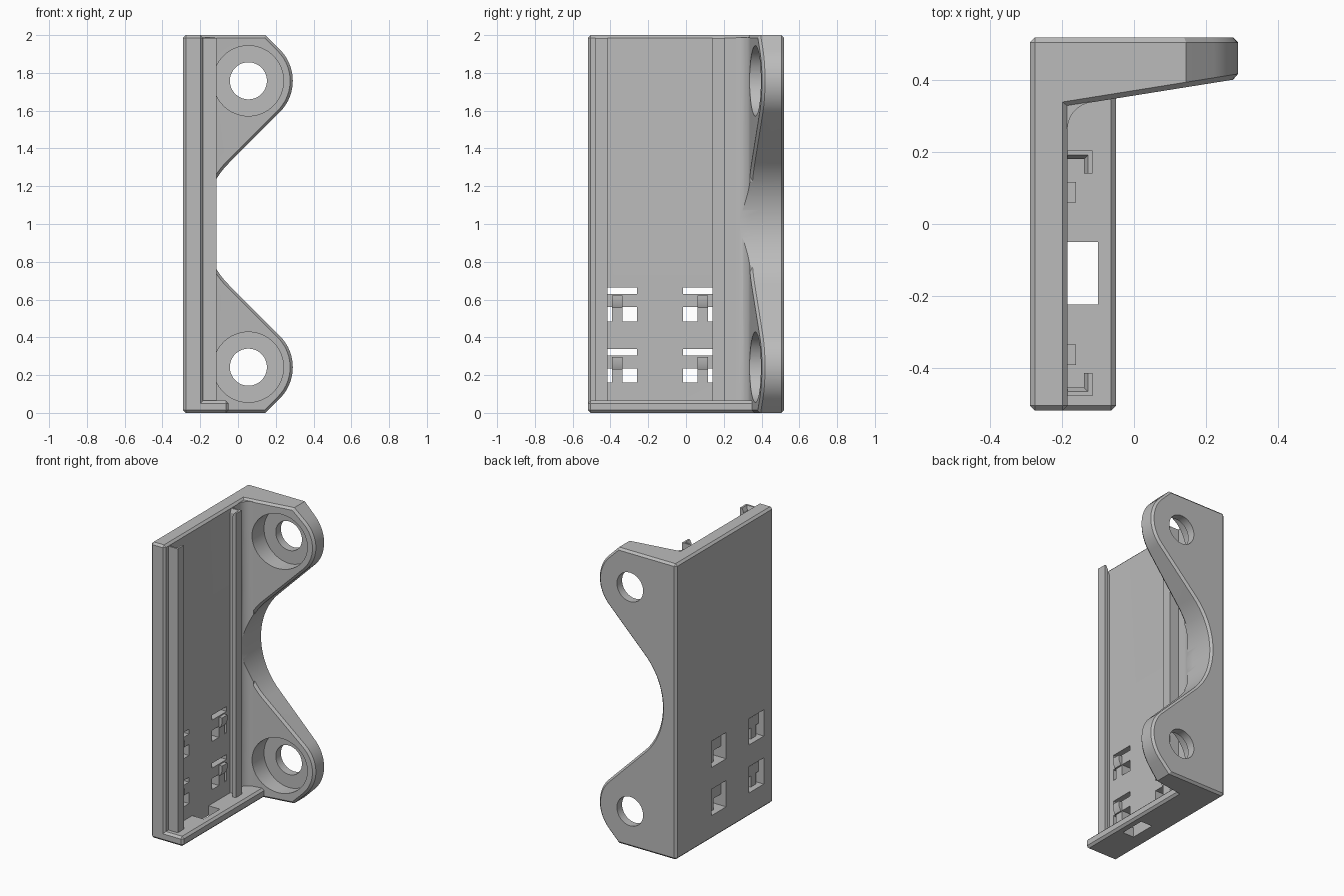
import bpy, bmesh, math
from mathutils import Vector

if "Cube" in bpy.data.objects:
    bpy.data.objects.remove(bpy.data.objects["Cube"], do_unlink=True)

grey = bpy.data.materials.new("plain_grey")
grey.use_nodes = True
tone = (0.5, 0.5, 0.5, 1)
grey.diffuse_color = tone
grey.node_tree.nodes["Principled BSDF"].inputs["Base Color"].default_value = tone

IN_X = -0.185          # inner face of the plate
CHAMFER = 0.014


def finish(name, bm):
    bmesh.ops.recalc_face_normals(bm, faces=bm.faces)
    mesh = bpy.data.meshes.new(name)
    bm.to_mesh(mesh)
    bm.free()
    mesh.materials.append(grey)
    ob = bpy.data.objects.new(name, mesh)
    bpy.context.collection.objects.link(ob)
    return ob


def loft(name, rings):
    """Closed solid through rings with equal point counts."""
    bm = bmesh.new()
    loops = [[bm.verts.new(p) for p in ring] for ring in rings]
    n = len(loops[0])
    for a, b in zip(loops, loops[1:]):
        for i in range(n):
            j = (i + 1) % n
            bm.faces.new((a[i], a[j], b[j], b[i]))
    bm.faces.new(loops[0])
    bm.faces.new(loops[-1])
    return finish(name, bm)


def box(name, x, y, z, bevel=0):
    bm = bmesh.new()
    bmesh.ops.create_cube(bm, size=1)
    for v in bm.verts:
        v.co = [r[0] + (c + 0.5) * (r[1] - r[0]) for c, r in zip(v.co, (x, y, z))]
    if bevel:
        bmesh.ops.bevel(bm, geom=bm.edges[:], offset=bevel, segments=1, affect='EDGES')
    return finish(name, bm)


def cylinder_y(name, x, z, radius, y0, y1):
    angles = [math.tau * i / 64 for i in range(64)]
    return loft(name, [[(x + radius * math.cos(a), y, z + radius * math.sin(a))
                        for a in angles] for y in (y0, y1)])


def combine(target, tool, operation):
    mod = target.modifiers.new("combine", 'BOOLEAN')
    mod.object, mod.operation, mod.solver = tool, operation, 'EXACT'
    bpy.context.view_layer.objects.active = target
    bpy.ops.object.modifier_apply(modifier=mod.name)
    bpy.data.objects.remove(tool, do_unlink=True)


def arc(cx, cz, r, start, end, steps):
    return [(cx + r * math.cos(math.radians(start + (end - start) * i / steps)),
             cz + r * math.sin(math.radians(start + (end - start) * i / steps)))
            for i in range(steps + 1)]


def inset(points, d):
    """Move a counter-clockwise outline inwards."""
    out = []
    for i, p in enumerate(points):
        p = Vector(p)
        a = (p - Vector(points[i - 1])).normalized()
        b = (Vector(points[(i + 1) % len(points)]) - p).normalized()
        na, nb = Vector((-a.y, a.x)), Vector((-b.y, b.x))
        out.append(tuple(p + (na + nb) * d / (1 + na.dot(nb))))
    return out


# Flange outline: two round ears joined by a hollow
EAR_X, EAR_Z, EAR_R = 0.055, 1.758, 0.235
VALLEY_R = 0.455
diag = EAR_X - EAR_Z + EAR_R * math.sqrt(2)
valley_x = diag + 1 + VALLEY_R * math.sqrt(2)
corner_x = EAR_X + EAR_Z + EAR_R * math.sqrt(2) - 2
ear_low = arc(EAR_X, 2 - EAR_Z, EAR_R, -45, 45, 20)
valley = arc(valley_x, 1, VALLEY_R, 225, 135, 28)
ear_high = arc(EAR_X, EAR_Z, EAR_R, -45, 45, 20)
outline = ([(-0.25, 0), (corner_x, 0)] + ear_low + valley + ear_high
           + [(corner_x, 2), (-0.25, 2)])
small = inset(outline, CHAMFER)


def front_y(x):
    return 0.35 + 0.16 * (x + 0.05)


flange = loft("flange", [
    [(x, front_y(x), z) for x, z in small],
    [(x, front_y(x) + CHAMFER, z) for x, z in outline],
    [(x, 0.52 - CHAMFER, z) for x, z in outline],
    [(x, 0.52, z) for x, z in small]])

# Inner corner fillet, trimmed to the flange outline
R = 0.075
turn = math.degrees(math.atan(0.16))
cx = IN_X + R
cy = front_y(cx) - R / math.cos(math.radians(turn))
curve = arc(cx, cy, R, 180, 90 + turn, 12)
section = [(-0.24, cy)] + curve + [(curve[-1][0], 0.4), (-0.24, 0.4)]
fillet = loft("fillet", [[(x, y, z) for x, y in section] for z in (0.012, 1.988)])
trim = loft("trim", [[(x, y, z) for x, z in outline] for y in (0.1, 0.6)])
combine(fillet, trim, 'INTERSECT')

# Plate, with bottom ledge, flange and fillet merged in
body = box("bracket_body", (-0.29, IN_X), (-0.52, 0.52), (0, 2), CHAMFER)
ledge = box("ledge", (-0.27, -0.05), (-0.52, 0.42), (0, 0.065), CHAMFER)
for part in (ledge, flange, fillet):
    combine(body, part, 'UNION')

# Screw holes with counterbores
for z in (2 - EAR_Z, EAR_Z):
    combine(body, cylinder_y("bore", EAR_X, z, 0.186, 0.25, 0.465), 'DIFFERENCE')
    combine(body, cylinder_y("hole", EAR_X, z, 0.098, 0.4, 0.6), 'DIFFERENCE')

# Slot through the ledge
combine(body, box("slot", (IN_X, -0.1), (-0.225, -0.05), (-0.1, 0.2)), 'DIFFERENCE')

MID_Y = -0.1375


def y_range(a, b, side):
    """Span measured from the rail centreline, on either side of it."""
    return tuple(sorted((MID_Y + side * a, MID_Y + side * b)))


parts = [body]
for side, where in ((-1, "front"), (1, "rear")):
    # Hooked rails with tapered lead-in at the top
    hook = [(-0.2, 0.342), (-0.115, 0.342), (-0.115, 0.278),
            (-0.14, 0.278), (-0.14, 0.318), (-0.2, 0.318)]
    lead = hook[:3] + [(-0.128, 0.278), (-0.128, 0.33), (-0.2, 0.33)]
    parts.append(loft(where + "_rail", [
        [(x, MID_Y + side * y, z) for x, y in ring]
        for ring, z in ((hook, 0.05), (hook, 1.96), (lead, 1.985))]))

    # Windows with snap clips
    for z, level in ((0.16, "lower"), (0.485, "upper")):
        window = box("window", (-0.4, 0), y_range(0.122, 0.28, side), (z, z + 0.178))
        combine(body, window, 'DIFFERENCE')
        name = where + "_" + level
        parts.append(box(name + "_clip_bar", (-0.25, IN_X),
                         y_range(0.12, 0.282, side), (z + 0.075, z + 0.145)))
        ys = y_range(0.198, 0.255, side)
        parts.append(box(name + "_clip_tongue", (-0.25, IN_X), ys, (z - 0.005, z + 0.08)))
        wedge = [(-0.2, z + 0.07), (-0.175, z + 0.07), (-0.162, z + 0.1),
                 (-0.162, z + 0.137), (-0.2, z + 0.137)]
        parts.append(loft(name + "_clip_nub", [[(x, y, h) for x, h in wedge] for y in ys]))

# Smooth the round surfaces, keep edges crisp
bpy.ops.object.select_all(action='DESELECT')
for ob in parts:
    ob.select_set(True)
bpy.context.view_layer.objects.active = body
bpy.ops.object.shade_smooth_by_angle(angle=math.radians(25))
